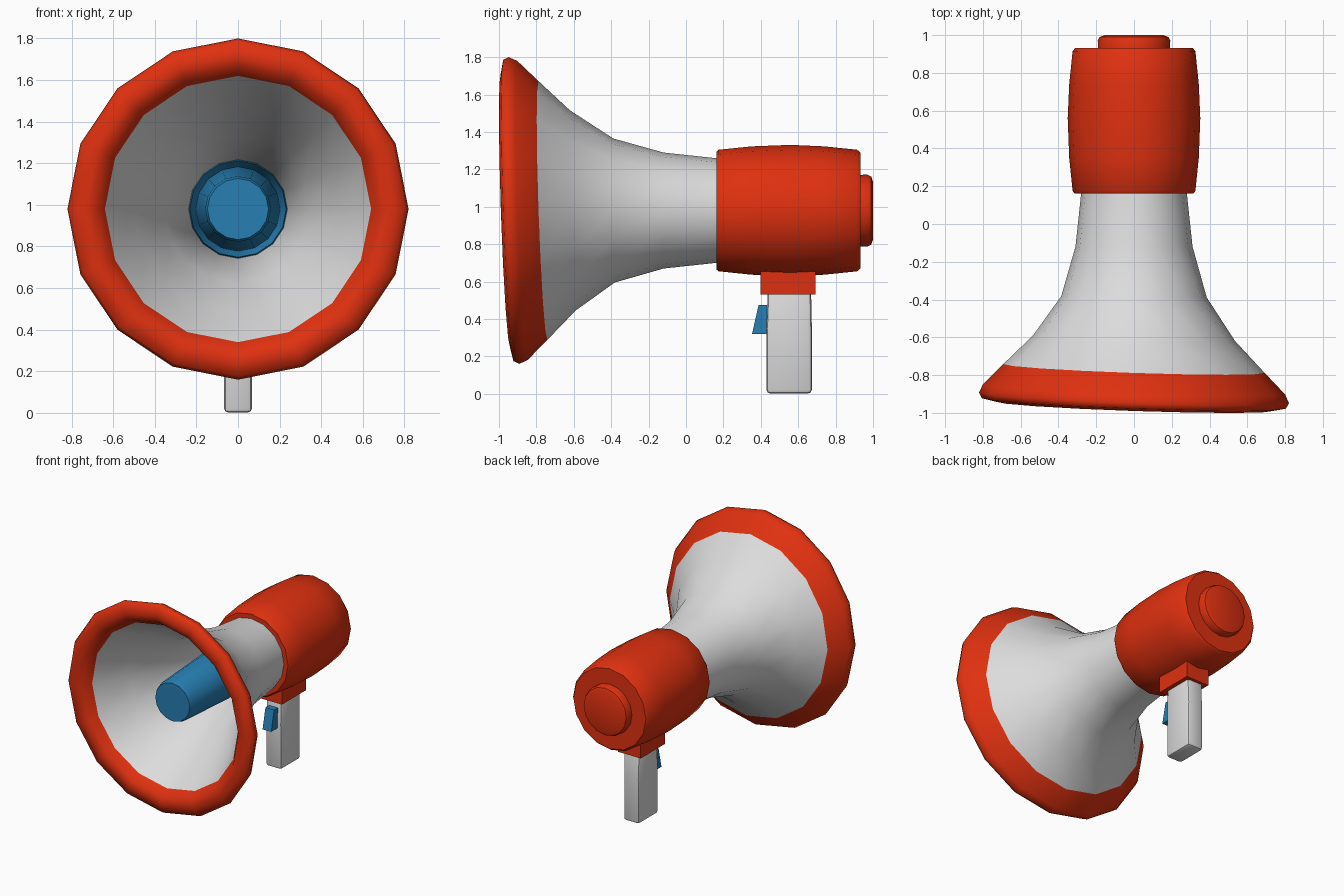
import bpy, bmesh, math
from mathutils import Vector

if "Cube" in bpy.data.objects:
    bpy.data.objects.remove(bpy.data.objects["Cube"])

CZ = 0.98      # height of the horn axis
SIDES = 16


def material(name, rgb):
    m = bpy.data.materials.new(name)
    m.diffuse_color = (*rgb, 1)
    m.use_nodes = True
    m.node_tree.nodes["Principled BSDF"].inputs["Base Color"].default_value = m.diffuse_color
    return m


RED = material("red", (0.74, 0.03, 0.005))
WHITE = material("white", (0.72, 0.72, 0.72))
BLUE = material("blue", (0.02, 0.21, 0.45))


def finish(name, bm, mats, angle):
    bmesh.ops.recalc_face_normals(bm, faces=bm.faces[:])
    me = bpy.data.meshes.new(name)
    bm.to_mesh(me)
    bm.free()
    for m in mats:
        me.materials.append(m)
    ob = bpy.data.objects.new(name, me)
    bpy.context.collection.objects.link(ob)
    bpy.ops.object.select_all(action='DESELECT')
    ob.select_set(True)
    bpy.context.view_layer.objects.active = ob
    bpy.ops.object.shade_smooth_by_angle(angle=math.radians(angle))
    return ob


def lathe(name, profile, mats, angle=40, closed=False, red_range=None, tilt=0):
    """Turn (radius, y) points round the horn axis; red_range marks segments using slot 1."""
    bm = bmesh.new()
    rings = []
    for r, y in profile:
        ring = []
        w = tilt * min(1, max(0, (-0.27 - y) / 0.42))   # mouth leans slightly
        for i in range(SIDES):
            t = 2 * math.pi * i / SIDES
            x, z = r * math.sin(t), r * math.cos(t)
            ring.append(bm.verts.new((x, y - w * (x + z), CZ + z)))
        rings.append(ring)
    n = len(rings)
    for s in range(n if closed else n - 1):
        a, b = rings[s], rings[(s + 1) % n]
        for i in range(SIDES):
            j = (i + 1) % SIDES
            f = bm.faces.new((a[i], a[j], b[j], b[i]))
            if red_range and red_range[0] <= s < red_range[1]:
                f.material_index = 1
    if not closed:
        bm.faces.new(rings[0])
        bm.faces.new(rings[-1])
    return finish(name, bm, mats, angle)


def prism(name, outline, half_width, mat, bevel=0.0, segments=2):
    """Extrude a (y, z) outline across x."""
    bm = bmesh.new()
    f = bm.faces.new([bm.verts.new((-half_width, y, z)) for y, z in outline])
    ext = bmesh.ops.extrude_face_region(bm, geom=[f])
    moved = [v for v in ext["geom"] if isinstance(v, bmesh.types.BMVert)]
    bmesh.ops.translate(bm, verts=moved, vec=Vector((2 * half_width, 0, 0)))
    if bevel:
        bmesh.ops.bevel(bm, geom=bm.edges[:], offset=bevel, segments=segments,
                        profile=0.5, affect='EDGES')
    return finish(name, bm, [mat], 40)


# Flared horn with a red rolled rim, double walled
lathe("horn", [
    (0.27, 0.25), (0.28, 0.16), (0.31, -0.12), (0.385, -0.385), (0.535, -0.605),
    (0.692, -0.765),                                            # rim starts
    (0.80, -0.875), (0.82, -0.92), (0.805, -0.95), (0.735, -0.965),
    (0.685, -0.95), (0.64, -0.89),                              # rim ends
    (0.50, -0.62), (0.355, -0.385), (0.28, -0.12), (0.235, 0.12), (0.235, 0.25),
], [WHITE, RED], angle=75, closed=True, red_range=(5, 11), tilt=0.034)

# Blue throat and sound cone inside the horn
lathe("sound_cone", [
    (0.22, 0.23), (0.25, 0.2), (0.232, 0.07), (0.203, 0.16), (0.20, 0.1),
    (0.158, -0.77), (0.147, -0.80),
], [BLUE], angle=50)

# Barrel housing and rear cap
lathe("housing", [
    (0.27, 0.162), (0.315, 0.162), (0.325, 0.175), (0.343, 0.35), (0.351, 0.56),
    (0.343, 0.74), (0.325, 0.915), (0.31, 0.933),
], [RED])
lathe("rear_cap", [(0.19, 0.90), (0.192, 0.97), (0.182, 0.99), (0.155, 1.0)], [RED])

# Bracket, grip and trigger
prism("grip_bracket", [(0.397, 0.53), (0.693, 0.53), (0.693, 0.72), (0.397, 0.72)], 0.098, RED)
prism("grip", [(0.43, 0.002), (0.673, 0.002), (0.673, 0.35), (0.668, 0.58),
               (0.438, 0.58), (0.43, 0.35)], 0.067, WHITE, bevel=0.02)
prism("trigger", [(0.353, 0.32), (0.45, 0.32), (0.45, 0.475), (0.388, 0.475)], 0.037, BLUE)
